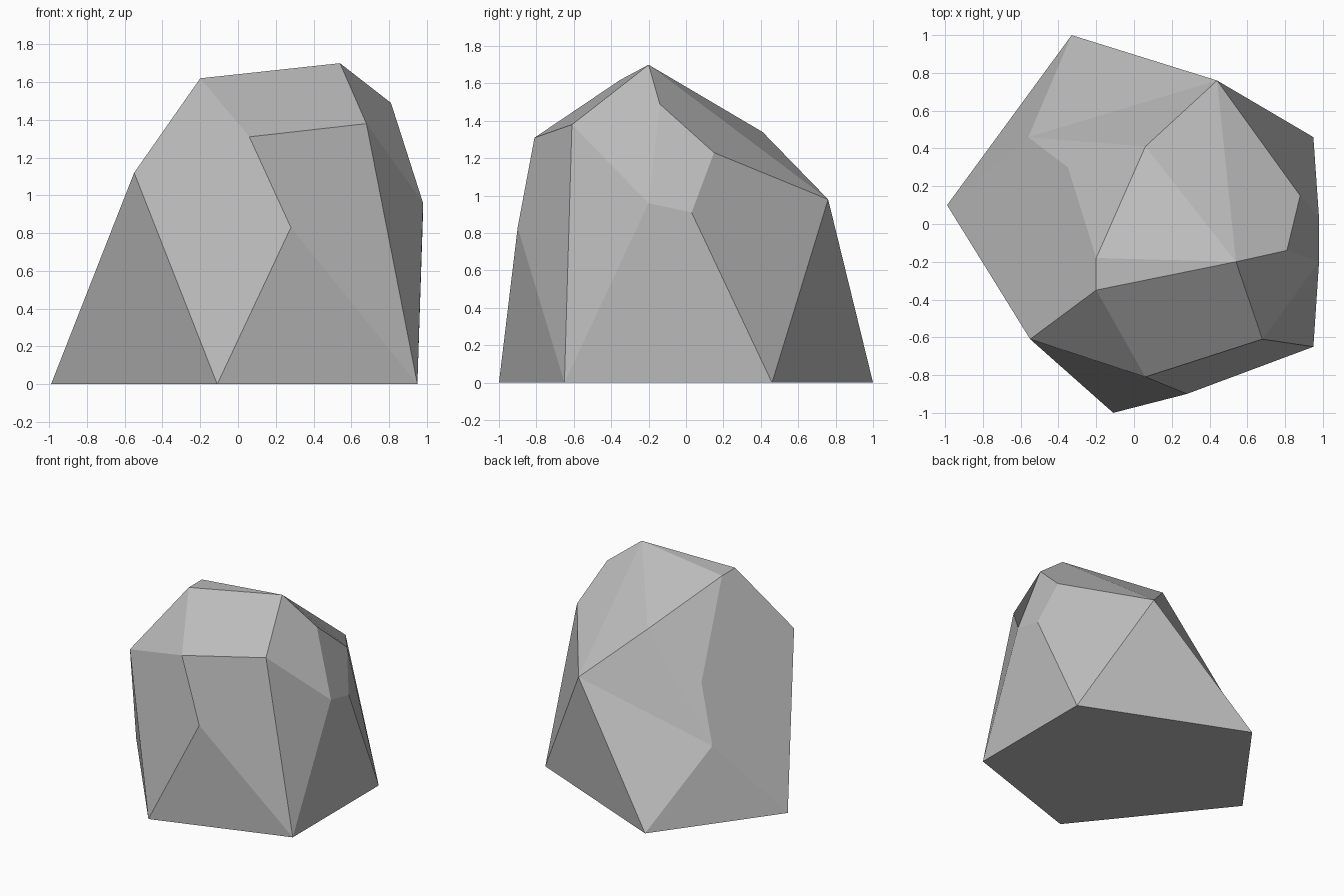
import bpy
import bmesh

cube = bpy.data.objects.get("Cube")
if cube:
    bpy.data.objects.remove(cube, do_unlink=True)

# Corners of the boulder, one letter each
corners = {
    # ground outline
    "A": (-.99, .10, 0), "B": (-.11, -1, 0), "C": (.95, -.65, 0),
    "D": (.95, .46, 0), "E": (-.33, 1, 0),
    # front corners
    "F": (-.55, -.61, 1.12), "I": (.06, -.81, 1.31),
    "J": (.68, -.61, 1.38), "K": (.28, -.9, .83),
    # crown
    "G": (-.2, -.35, 1.62), "H": (.54, -.2, 1.7),
    "Q": (.06, .41, 1.34), "R": (-.2, -.18, 1.62),
    # left flank
    "L": (.81, -.14, 1.49), "M": (.98, -.2, .96),
    "N": (.98, .03, .91), "O": (.88, .15, 1.23),
    # back corners
    "P": (.44, .76, .98), "S": (-.35, .3, .97), "T": (-.56, .46, .57),
}

# Flat facets, each spelled by its corners
facets = {
    "base": "ABCDE",
    "front": "AFB FGI FIKB GHJI IJCK BKC",
    "left": "CJM JHLM LMNO CMND HLOP ONDP",
    "back": "DPE EPT TPQ TQRS",
    "right": "ATSRGF ATE",
    "top": "HPQ HQR HRG",
}

# Stone material
stone = bpy.data.materials.new("grey_stone")
stone.use_nodes = True
grey = (0.5, 0.5, 0.5, 1)
stone.diffuse_color = grey
for node in stone.node_tree.nodes:
    if node.type == "BSDF_PRINCIPLED":
        node.inputs["Base Color"].default_value = grey
        node.inputs["Roughness"].default_value = 0.9

# Boulder mesh
bm = bmesh.new()
verts = {name: bm.verts.new(co) for name, co in corners.items()}
for group in facets.values():
    for facet in group.split():
        bm.faces.new([verts[name] for name in facet])
bmesh.ops.recalc_face_normals(bm, faces=bm.faces[:])
mesh = bpy.data.meshes.new("boulder")
bm.to_mesh(mesh)
bm.free()
mesh.materials.append(stone)
boulder = bpy.data.objects.new("boulder", mesh)
bpy.context.collection.objects.link(boulder)
